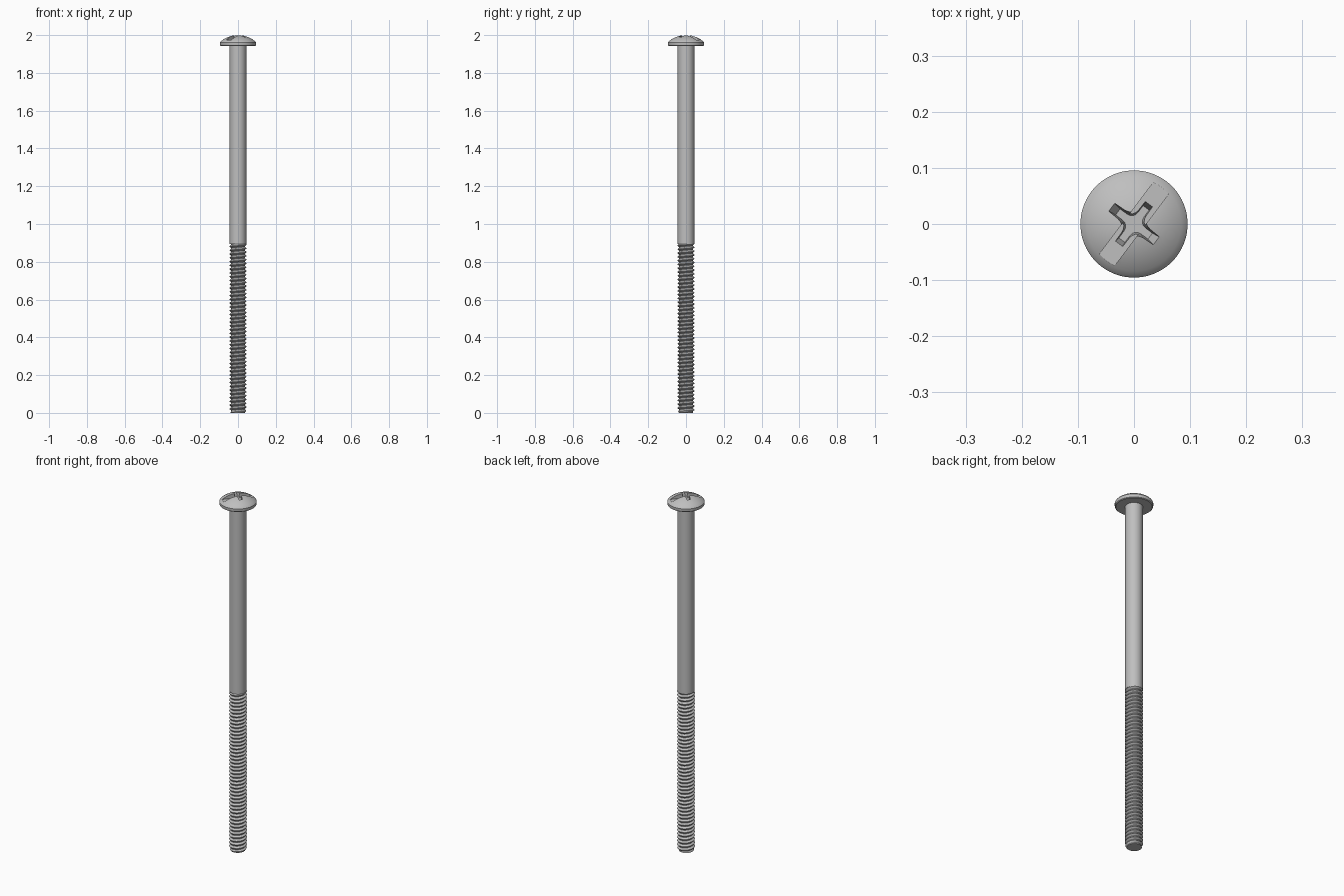
import bpy, bmesh, math
from mathutils import Matrix, Vector

cube = bpy.data.objects.get("Cube")
if cube:
    bpy.data.objects.remove(cube, do_unlink=True)

steel = bpy.data.materials.new("grey steel")
steel.use_nodes = True
grey = (0.52, 0.52, 0.52, 1)
steel.diffuse_color = grey
steel.node_tree.nodes["Principled BSDF"].inputs["Base Color"].default_value = grey

SHAFT_R, THREAD_TOP, HEAD_Z = 0.044, 0.895, 1.942
SLOT_ANGLE = math.radians(53)


def add_object(name, bm):
    bmesh.ops.recalc_face_normals(bm, faces=bm.faces)
    mesh = bpy.data.meshes.new(name)
    bm.to_mesh(mesh)
    bm.free()
    obj = bpy.data.objects.new(name, mesh)
    bpy.context.collection.objects.link(obj)
    mesh.materials.append(steel)
    return obj


def smooth(obj, degrees=30):
    bpy.ops.object.select_all(action="DESELECT")
    obj.select_set(True)
    bpy.context.view_layer.objects.active = obj
    bpy.ops.object.shade_smooth_by_angle(angle=math.radians(degrees))


def lathe(name, profile, steps=64):
    bm = bmesh.new()
    verts = [bm.verts.new((r, 0, z)) for r, z in profile]
    edges = [bm.edges.new(pair) for pair in zip(verts, verts[1:])]
    bmesh.ops.spin(bm, geom=verts + edges, cent=(0, 0, 0), axis=(0, 0, 1),
                   angle=math.tau, steps=steps)
    bmesh.ops.remove_doubles(bm, verts=bm.verts, dist=0.00005)
    return add_object(name, bm)


def cut(target, cutter):
    mod = target.modifiers.new("cut", "BOOLEAN")
    mod.operation, mod.solver, mod.object = "DIFFERENCE", "EXACT", cutter
    bpy.ops.object.select_all(action="DESELECT")
    bpy.context.view_layer.objects.active = target
    target.select_set(True)
    bpy.ops.object.modifier_apply(modifier=mod.name)
    bpy.data.objects.remove(cutter, do_unlink=True)


# Plain upper shank
shank = lathe("shank", [(0, THREAD_TOP), (SHAFT_R, THREAD_TOP),
                        (SHAFT_R, HEAD_Z + 0.003), (0, HEAD_Z + 0.003)], 48)
smooth(shank)

# Helical thread, trimmed flat at both ends
PITCH, SIDES = 0.02, 32
ridge = [(0.0, 0.036), (0.12, 0.036), (0.5, 0.045), (0.62, 0.045)]
turns = int(THREAD_TOP / PITCH) + 3
bm = bmesh.new()
columns = []
for i in range(SIDES):
    a = math.tau * i / SIDES
    column = []
    for t in range(-2, turns):
        for f, r in ridge:
            z = (t + f + i / SIDES) * PITCH
            r = min(r, 0.039 + max(z, 0) * 0.4)
            column.append(bm.verts.new((r * math.cos(a), r * math.sin(a), z)))
    columns.append(column)
for i in range(SIDES):
    here, after = columns[i], columns[(i + 1) % SIDES]
    shift = len(ridge) if i == SIDES - 1 else 0
    for k in range(len(here) - 1 - shift):
        bm.faces.new((here[k], after[k + shift], after[k + 1 + shift], here[k + 1]))
for z, normal in ((0, (0, 0, -1)), (THREAD_TOP, (0, 0, 1))):
    bmesh.ops.bisect_plane(bm, geom=bm.verts[:] + bm.edges[:] + bm.faces[:],
                           plane_co=(0, 0, z), plane_no=normal, clear_outer=True)
    rim = [e for e in bm.edges if e.is_boundary
           and all(abs(v.co.z - z) < 0.0001 for v in e.verts)]
    bmesh.ops.contextual_create(bm, geom=rim)
thread = add_object("thread", bm)
smooth(thread, 25)

# Domed head: short rim below a shallow spherical cap
RIM_R, RIM_Z, TOP = 0.0955, 1.966, 2.0
rise = TOP - RIM_Z
cap_r = (0.092 ** 2 + rise ** 2) / (2 * rise)
sweep = math.asin(0.092 / cap_r)
profile = [(0, HEAD_Z), (0.090, HEAD_Z), (0.094, HEAD_Z + 0.003),
           (RIM_R, HEAD_Z + 0.009), (RIM_R, RIM_Z - 0.005)]
for i in range(11):
    a = sweep * (1 - i / 10)
    profile.append((cap_r * math.sin(a), TOP - cap_r + cap_r * math.cos(a)))
head = lathe("head", profile, 80)

# Straight slot across the head
bm = bmesh.new()
bmesh.ops.create_cube(bm, size=1, matrix=Matrix.Rotation(SLOT_ANGLE, 4, "Z")
                      @ Matrix.Diagonal((0.3, 0.034, 0.1, 1)))
bmesh.ops.translate(bm, verts=bm.verts, vec=(0, 0, 1.974 + 0.05))
cut(head, add_object("slot_cutter", bm))

# Tapered cross recess
bm = bmesh.new()
arm = [(0.0155, -0.0155), (0.022, -0.0115), (0.030, -0.010), (0.053, -0.0095),
       (0.053, 0.0095), (0.030, 0.010), (0.022, 0.0115)]
rings = []
for z, scale in ((2.001, 1.0), (1.949, 0.68)):
    ring = []
    for quarter in range(4):
        turn = Matrix.Rotation(SLOT_ANGLE + quarter * math.pi / 2, 3, "Z")
        ring += [bm.verts.new(turn @ Vector((x * scale, y * scale, z))) for x, y in arm]
    rings.append(ring)
    bm.faces.new(ring)
top, low = rings
for k in range(len(top)):
    n = (k + 1) % len(top)
    bm.faces.new((top[k], top[n], low[n], low[k]))
cut(head, add_object("recess_cutter", bm))
smooth(head)
